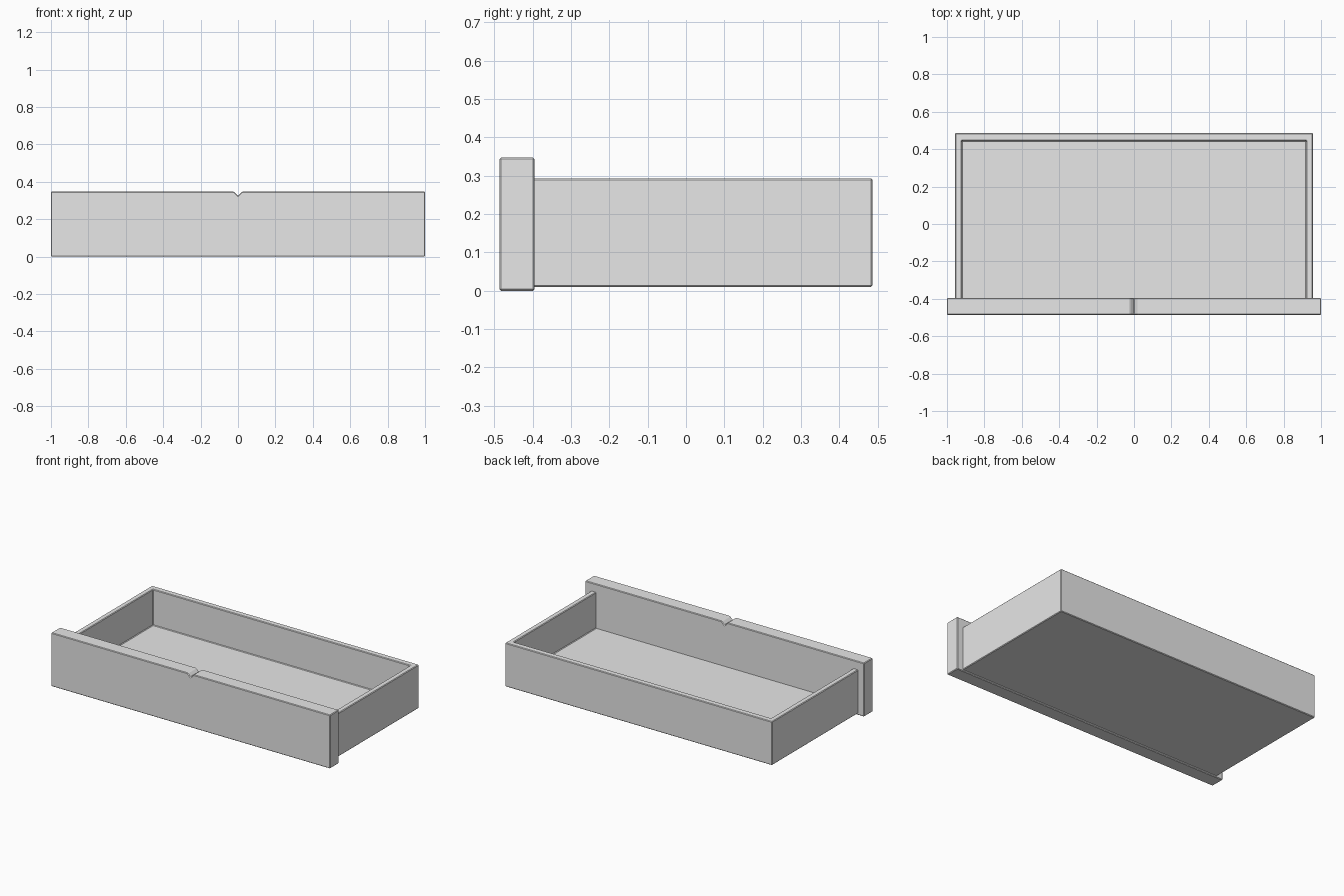
import bpy
import bmesh
from mathutils import Vector

if "Cube" in bpy.data.objects:
    bpy.data.objects.remove(bpy.data.objects["Cube"], do_unlink=True)

# Plain grey finish
grey = bpy.data.materials.new("plain grey")
grey.use_nodes = True
colour = (0.8, 0.8, 0.8, 1)
grey.diffuse_color = colour
grey.node_tree.nodes["Principled BSDF"].inputs["Base Color"].default_value = colour

BACK = 0.486
PANEL_FRONT, PANEL_BACK = -0.486, -0.395
PANEL_TOP = 0.347
EDGE = 0.004


def prism(name, outline, direction):
    """Solid made by sweeping a planar outline along a direction."""
    bm = bmesh.new()
    face = bm.faces.new([bm.verts.new(p) for p in outline])
    swept = bmesh.ops.extrude_face_region(bm, geom=[face])["geom"]
    verts = [g for g in swept if isinstance(g, bmesh.types.BMVert)]
    bmesh.ops.translate(bm, verts=verts, vec=Vector(direction))
    bmesh.ops.recalc_face_normals(bm, faces=bm.faces)
    mesh = bpy.data.meshes.new(name)
    bm.to_mesh(mesh)
    bm.free()
    mesh.materials.append(grey)
    obj = bpy.data.objects.new(name, mesh)
    bpy.context.collection.objects.link(obj)
    return obj


def box(name, half_width, y0, y1, z0, z1):
    w = half_width
    return prism(name, [(-w, y0, z0), (w, y0, z0), (w, y1, z0), (-w, y1, z0)],
                 (0, 0, z1 - z0))


def soften(obj):
    bevel = obj.modifiers.new("eased edges", "BEVEL")
    bevel.width = EDGE
    bevel.segments = 1
    bevel.limit_method = "ANGLE"


# Front panel with a V notch in the middle of its top edge
profile = [(-1, 0), (1, 0), (1, PANEL_TOP), (0.022, PANEL_TOP),
           (0, 0.325), (-0.022, PANEL_TOP), (-1, PANEL_TOP)]
panel = prism("front_panel", [(x, PANEL_FRONT, z) for x, z in profile],
              (0, PANEL_BACK - PANEL_FRONT, 0))
soften(panel)

# Tray with a floor, two sides and a back, closed by the front panel
tray = box("drawer_tray", 0.957, PANEL_BACK - 0.01, BACK, 0.01, 0.293)
hollow = box("tray_hollow_cutter", 0.922, PANEL_BACK - 0.1, 0.446, 0.06, 0.5)
hollow.hide_render = True
hollow.hide_set(True)
hollow.display_type = "WIRE"
cut = tray.modifiers.new("hollow", "BOOLEAN")
cut.operation = "DIFFERENCE"
cut.object = hollow
cut.solver = "EXACT"

# Keep the cut shape and drop the cutter
bpy.context.view_layer.update()
depsgraph = bpy.context.evaluated_depsgraph_get()
carved = bpy.data.meshes.new_from_object(tray.evaluated_get(depsgraph))
tray.modifiers.clear()
tray.data = carved
bpy.data.objects.remove(hollow, do_unlink=True)
soften(tray)
